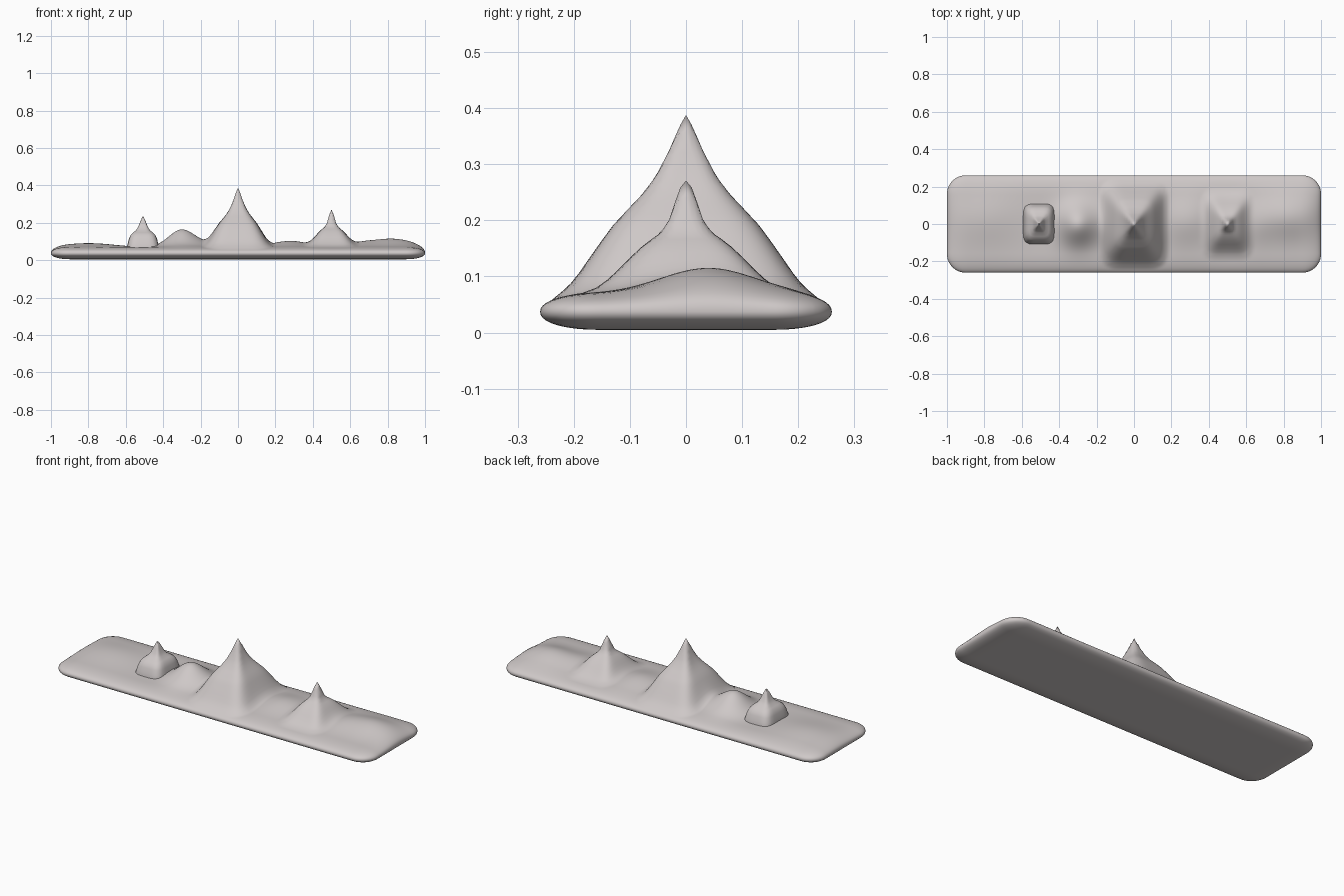
import bpy, bmesh, math

if "Cube" in bpy.data.objects:
    bpy.data.objects.remove(bpy.data.objects["Cube"])

stone = bpy.data.materials.new("pale warm grey")
stone.use_nodes = True
colour = (0.62, 0.58, 0.575, 1)
stone.diffuse_color = colour
stone.node_tree.nodes["Principled BSDF"].inputs["Base Color"].default_value = colour

HALF_X, HALF_Y, ROUND = 1.0, 0.26, 0.1
MID, THICK = 0.037, 0.032


def clamp(v, limit):
    return max(-limit, min(limit, v))


def profile(points, d):
    """Height at distance d, interpolated along a profile."""
    for (d0, h0), (d1, h1) in zip(points, points[1:]):
        if d <= d1:
            return h0 + (h1 - h0) * (d - d0) / (d1 - d0)
    return points[-1][1]


def square_distance(x, y):
    """Distance with rounded square contours."""
    return (abs(x) ** 5 + abs(y) ** 5) ** 0.2


# Spires: centre x, width scale, profile of (distance in y, added height)
SPIRES = [
    (0.0, 0.78, [(0, .318), (.012, .297), (.03, .255), (.055, .207), (.08, .175), (.1, .154),
                 (.13, .122), (.15, .095), (.17, .067), (.19, .04), (.21, .018), (.24, 0)]),
    (0.5, 0.75, [(0, .197), (.01, .185), (.02, .158), (.03, .128), (.045, .105), (.06, .095),
                 (.08, .08), (.1, .062), (.12, .042), (.14, .024), (.16, .01), (.19, 0)]),
]
# Mounds: centre x, centre y, spread x, spread y, height
MOUNDS = [
    (-.30, .0, .07, .075, .095), (-.80, .03, .14, .1, .022), (.28, .02, .1, .09, .034),
    (.82, .04, .12, .085, .046), (-.17, 0, .05, .08, .016), (.65, 0, .06, .08, .014),
]


def ground(x, y):
    h = sum(profile(pts, square_distance(x - cx, y * w) / w) for cx, w, pts in SPIRES)
    for cx, cy, sx, sy, height in MOUNDS:
        h += height * math.exp(-0.5 * (((x - cx) / sx) ** 2 + ((y - cy) / sy) ** 2))
    return h


def finish(bm, name):
    bmesh.ops.remove_doubles(bm, verts=bm.verts, dist=0.0004)
    bmesh.ops.recalc_face_normals(bm, faces=bm.faces)
    mesh = bpy.data.meshes.new(name)
    bm.to_mesh(mesh)
    bm.free()
    mesh.materials.append(stone)
    obj = bpy.data.objects.new(name, mesh)
    bpy.context.collection.objects.link(obj)
    for p in mesh.polygons:
        p.use_smooth = True
    return obj


# Cushion-edged slab whose upper sheet rises into spires and mounds
def sheet(bm, side):
    grid = bmesh.ops.create_grid(bm, x_segments=160, y_segments=52, size=1)
    for v in grid["verts"]:
        x, y = v.co.x * HALF_X, v.co.y * HALF_Y
        cx, cy = clamp(x, HALF_X - ROUND), clamp(y, HALF_Y - ROUND)
        dx, dy = x - cx, y - cy
        r = max(abs(dx), abs(dy)) / ROUND
        length = math.hypot(dx, dy) or 1
        reach = ROUND * math.sin(r * math.pi / 2) / length
        x, y = cx + dx * reach, cy + dy * reach
        fall = max(0, math.cos(r * math.pi / 2)) ** 0.9
        z = MID + side * THICK * fall
        if side > 0:
            z += ground(x, y) * fall ** 0.5
        v.co = (x, y, z)


slab = bmesh.new()
sheet(slab, 1)
sheet(slab, -1)
finish(slab, "landscape_slab")


# Separate turret: stacked rounded-square rings closing to a point
RINGS = [(.086, .05), (.086, .07), (.081, .09), (.075, .115), (.066, .135), (.053, .148),
         (.037, .16), (.027, .176), (.019, .195), (.011, .215), (.004, .23)]
SIDES = 32
bm = bmesh.new()
previous = None
for half, z in RINGS:
    ring = []
    for i in range(SIDES):
        a = math.tau * i / SIDES
        c, s = math.cos(a), math.sin(a)
        k = half / square_distance(c, s)
        ring.append(bm.verts.new((-.508 + c * k, s * k * 1.26, z)))
    if previous:
        for i in range(SIDES):
            j = (i + 1) % SIDES
            bm.faces.new((previous[i], previous[j], ring[j], ring[i]))
    else:
        bm.faces.new(ring[::-1])
    previous = ring
tip = bm.verts.new((-.508, 0, .235))
for i in range(SIDES):
    bm.faces.new((previous[i], previous[(i + 1) % SIDES], tip))
finish(bm, "turret")
